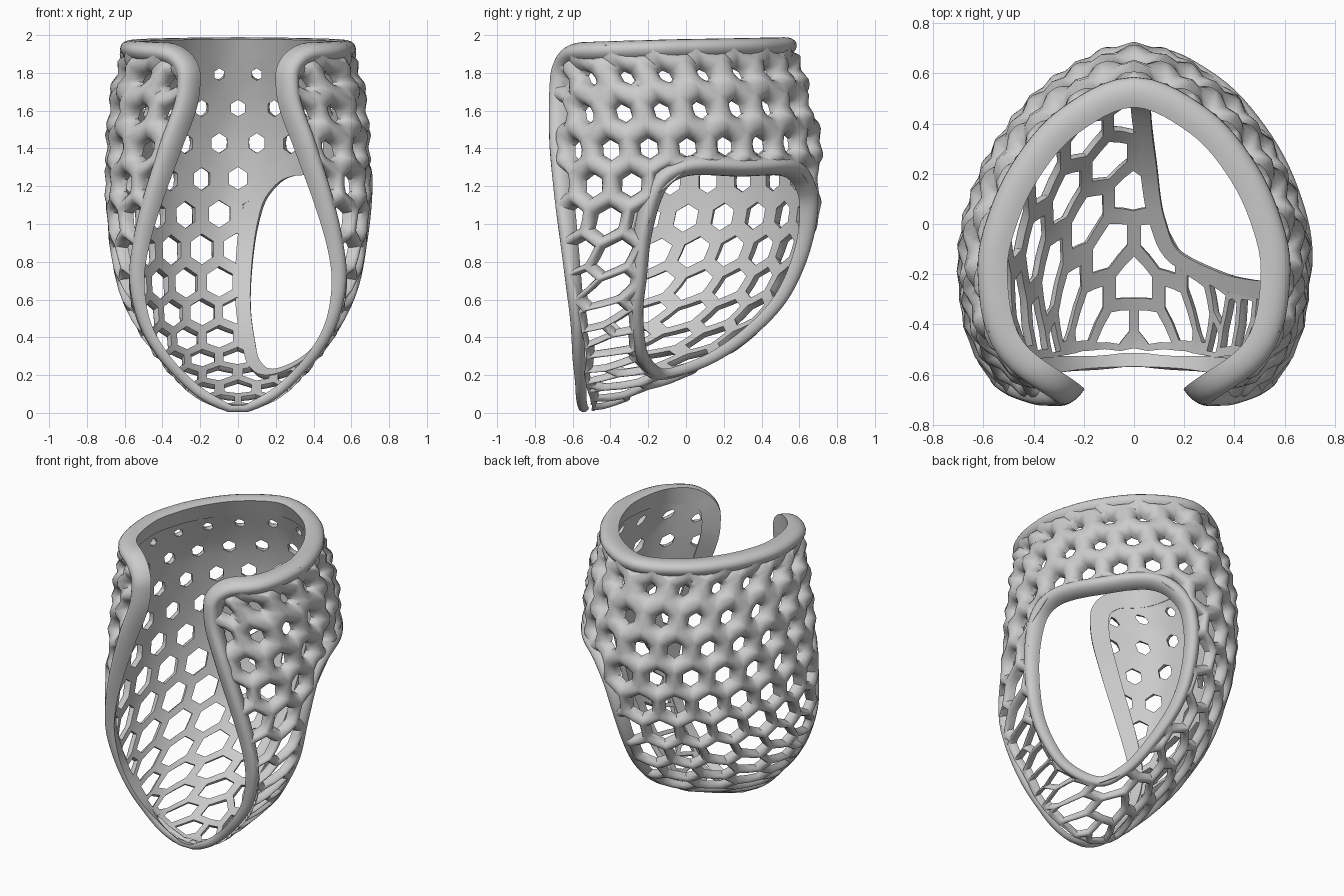
import bpy, bmesh, math
from mathutils import Vector

if "Cube" in bpy.data.objects:
    bpy.data.objects.remove(bpy.data.objects["Cube"])

# Shell stations, bottom to top: back y, back z, half width, y of widest point, front edge x, y, z
STATIONS = [Vector(k) for k in (
    (-.56, .03, .03, -.565, .03, -.57, .032),
    (-.40, .065, .21, -.54, .20, -.58, .135),
    (-.10, .19, .35, -.45, .35, -.60, .28),
    (.20, .34, .47, -.35, .46, -.61, .46),
    (.45, .57, .57, -.28, .50, -.63, .67),
    (.58, .82, .61, -.20, .48, -.65, .86),
    (.64, 1.10, .63, -.15, .41, -.67, 1.10),
    (.64, 1.40, .62, -.13, .30, -.68, 1.40),
    (.59, 1.65, .60, -.14, .21, -.67, 1.66),
    (.47, 1.98, .51, -.20, .20, -.65, 1.96))]
NV, NA = 90, 60


def catmull(p, t):
    i = min(int(t), len(p) - 2)
    f = t - i
    b, c = p[i], p[i + 1]
    a = p[i - 1] if i > 0 else b * 2 - c
    d = p[i + 2] if i + 2 < len(p) else c * 2 - b
    return b + ((c - a) + ((a * 2 - b * 5 + c * 4 - d) + (b * 3 - a - c * 3 + d) * f) * f) * (f * .5)


def table(z, rows):
    for (z0, a), (z1, b) in zip(rows, rows[1:]):
        if z < z1:
            return a + (b - a) * max(0, (z - z0) / (z1 - z0))
    return rows[-1][1]


# One half slice of the shell, resampled evenly by arc length
def slice_row(k):
    yb, zb, w, yw, xf, yf, zf = k
    D = yb - yw
    half = [(.45, .16), (.74, .41), (.92, .69), (1, 1)]
    ctl = [(-.45 * w, yb - .16 * D), (0, yb)] + [(a * w, yb - b * D) for a, b in half]
    ctl += [(xf + (w - xf) * .8, yw + (yf - yw) * .6), (xf, yf)]
    ctl = [Vector((x, y, zb + (zf - zb) * min(1.05, (yb - y) / max(1e-6, yb - yf)))) for x, y in ctl]
    pts = [catmull(ctl, 1 + 6 * i / 90) for i in range(91)]
    cum = [0]
    for a, b in zip(pts, pts[1:]):
        cum.append(cum[-1] + (b - a).length)
    out, j = [], 0
    for i in range(NA + 1):
        s = cum[-1] * i / NA
        while j < len(pts) - 2 and cum[j + 1] < s:
            j += 1
        out.append(pts[j].lerp(pts[j + 1], (s - cum[j]) / max(1e-9, cum[j + 1] - cum[j])))
    return out, cum[-1]


GRID, LEN, VS, NORM = [], [], [0], []
for i in range(NV + 1):
    g, l = slice_row(catmull(STATIONS, 9 * i / NV))
    GRID.append(g)
    LEN.append(l)
    if i:
        VS.append(VS[-1] + (g[0] - GRID[-2][0]).length)
VTOP = VS[-1]
for i in range(NV + 1):
    row = []
    for j in range(NA + 1):
        dv = GRID[min(NV, i + 1)][j] - GRID[max(0, i - 1)][j]
        n = dv.cross(GRID[i][min(NA, j + 1)] - GRID[i][max(0, j - 1)])
        if j == 0:
            n.x = 0
        row.append(n.normalized())
    NORM.append(row)


def row_of(v):
    v = min(max(v, 0), VTOP)
    i = next((i for i in range(NV) if VS[i + 1] >= v), NV - 1)
    return i, (v - VS[i]) / (VS[i + 1] - VS[i])


def length_at(v):
    i, f = row_of(v)
    return LEN[i] + (LEN[i + 1] - LEN[i]) * f


def surf(p):
    i, f = row_of(p.y)
    a = min(1, abs(p.x) / length_at(p.y)) * NA
    j = min(int(a), NA - 1)
    out = []
    for M in (GRID, NORM):
        q = M[i][j].lerp(M[i][j + 1], a - j).lerp(M[i + 1][j].lerp(M[i + 1][j + 1], a - j), f)
        if p.x < 0:
            q.x = -q.x
        out.append(q)
    return out[0], out[1].normalized()


# Borders in flat (s, v) space: outer edge with rounded top corners, and side opening
RC = .22
side = [Vector((length_at(v), v)) for v in [.005 + (VTOP - RC - .005) * i / 60 for i in range(61)]]
for i in range(1, 13):
    a = i / 12 * math.pi / 2
    v = VTOP - RC * (1 - math.sin(a))
    side.append(Vector((length_at(v) - RC * (1 - math.cos(a)), v)))
top = [Vector((side[-1].x * (1 - 2 * i / 60), VTOP)) for i in range(1, 60)]
OUTER = side + top + [Vector((-p.x, p.y)) for p in reversed(side)]

GUIDE = [(.10, .62, 1.0), (.08, .55, .8), (.07, .42, .58), (.08, .22, .38), (.13, .02, .25), (.21, -.13, .23),
         (.36, -.22, .36), (.5, -.23, .6), (.6, -.19, .88), (.6, -.13, 1.14), (.6, 0, 1.24), (.5, .3, 1.26),
         (.28, .52, 1.25), (.15, .6, 1.17)]


def nearest(q):
    q = Vector(q)
    i, j = min(((i, j) for i in range(NV + 1) for j in range(NA + 1)), key=lambda c: (GRID[c[0]][c[1]] - q).length_squared)
    return Vector((LEN[i] * j / NA, VS[i]))


gp = [nearest(q) for q in GUIDE]
m = len(gp)
gp = gp[-2:] + gp + gp[:3]
HOLE = [catmull(gp, 2 + m * i / 110) for i in range(110)]


def signed(p, loop):
    best, inside = 9, False
    for a, b in zip(loop, loop[1:] + loop[:1]):
        e = b - a
        t = min(1, max(0, (p - a).dot(e) / max(1e-9, e.length_squared)))
        best = min(best, (a + e * t - p).length)
        if (a.y > p.y) != (b.y > p.y) and p.x < a.x + (p.y - a.y) / (b.y - a.y) * e.x:
            inside = not inside
    return best if inside else -best


def depth(p):
    return min(signed(p, OUTER), -signed(p, HOLE)) - .045


# Warp so honeycomb rows keep an even spacing all the way around the shell
CS, STEP = .04, VTOP / 100
DOWN = []
for c in range(46):
    col, prev = [0], surf(Vector((c * CS, VTOP)))[0]
    for k in range(1, 101):
        s, v = c * CS, VTOP - k * STEP
        P = surf(Vector((s, v)))[0]
        s = min(s, length_at(v))
        T = (surf(Vector((s, v)))[0] - surf(Vector((s - .02, v)))[0]).normalized()
        d = P - prev
        col.append(col[-1] + max(.5 * STEP, (d - T * d.dot(T)).length))
        prev = P
    DOWN.append(col)


def warp(s, d):
    if d <= 0:
        return Vector((s, VTOP - d))
    i = min(int(abs(s) / CS), 44)
    f = min(1, abs(s) / CS - i)
    col = [a + (b - a) * f for a, b in zip(DOWN[i], DOWN[i + 1])]
    k = next((k for k in range(100) if col[k + 1] >= d), 99)
    return Vector((s, VTOP - (k + (d - col[k]) / (col[k + 1] - col[k])) * STEP))


def finish(bm, name):
    bmesh.ops.remove_doubles(bm, verts=bm.verts, dist=2e-4)
    bmesh.ops.recalc_face_normals(bm, faces=bm.faces)
    me = bpy.data.meshes.new(name)
    bm.to_mesh(me)
    bm.free()
    ob = bpy.data.objects.new(name, me)
    bpy.context.collection.objects.link(ob)
    bpy.context.view_layer.objects.active = ob
    ob.select_set(True)
    bpy.ops.object.shade_smooth_by_angle(angle=math.radians(50))
    ob.select_set(False)


# Honeycomb: clipped hexagons, flat inside, domed struts outside
HOLE_SIZE = [(0, .72), (.6, .74), (.85, .68), (1.05, .58), (1.25, .47), (1.45, .42), (1.6, .37), (1.8, .27)]
HEIGHT = [(0, .03), (.3, .045), (.8, .06), (1.2, .08), (1.8, .095)]
DIP = [(.9, 1), (1.3, .85), (1.8, .75)]
DX, DY = .205, .188
bm = bmesh.new()
for r in range(-1, 15):
    for c in range(-9, 10):
        cx, cd = (c + (.5 if r % 2 == 0 else 0)) * DX, .2 + r * DY
        hexa = [warp(cx + x * DX, cd - y * DY) for x, y in
                ((0, 2 / 3), (-.5, 1 / 3), (-.5, -1 / 3), (0, -2 / 3), (.5, -1 / 3), (.5, 1 / 3))]
        ds = [depth(p) for p in hexa]
        if max(ds) <= 0:
            continue
        poly = []
        for i in range(6):
            a, b, da, db = hexa[i], hexa[(i + 1) % 6], ds[i], ds[(i + 1) % 6]
            if da > 0:
                poly.append(a)
            if (da > 0) != (db > 0):
                poly.append(a.lerp(b, da / (da - db)))
        n = len(poly)
        area = abs(sum(poly[i - 1].cross(poly[i]) for i in range(n))) / 2
        ring = []
        for i in range(n):
            ring += [(poly[i], 0), (poly[i].lerp(poly[(i + 1) % n], .5), 1)]
        cen = sum(poly, Vector((0, 0))) / n
        k = .02 if area < .009 else table(surf(cen)[0].z, HOLE_SIZE)
        loops = []
        for q in (0, .3, .55, .75, .9, 1, -1):
            vs = []
            for p, mid in ring:
                P, N = surf(p.lerp(cen, max(q, 0) * (1 - k)))
                z = surf(p)[0].z
                h = table(z, HEIGHT) * (1 + (table(z, DIP) - 1) * mid)
                vs.append(bm.verts.new(P + N * (0 if q < 0 else h * math.sqrt(1 - q * q))))
            loops.append(vs)
        for A, B in zip(loops, loops[1:]):
            for i in range(len(ring)):
                j = (i + 1) % len(ring)
                bm.faces.new((A[i], A[j], B[j], B[i]))
finish(bm, "honeycomb_shell")


# Rims: half-round bead with a flat inner face swept along a border
def rim(loop, sign, name):
    bm = bmesh.new()
    rings, n = [], len(loop)
    for i, p in enumerate(loop):
        P, N = surf(p)
        T = (surf(loop[(i + 1) % n])[0] - surf(loop[i - 1])[0]).normalized()
        B = (T.cross(N) * sign).normalized()
        w = table(P.z, [(0, .028), (.4, .036), (1, .05), (1.8, .06)])
        H = table(P.z, [(0, .03), (.3, .05), (.9, .07), (1.4, .1), (1.8, .105)])
        P = P - N * .005
        rings.append([bm.verts.new(P + B * (w * (1 - math.cos(a))) + N * (H * math.sin(a)))
                      for a in [math.pi * k / 12 for k in range(13)]])
    for A, C in zip(rings, rings[1:] + rings[:1]):
        for k in range(13):
            bm.faces.new((A[k], A[(k + 1) % 13], C[(k + 1) % 13], C[k]))
    finish(bm, name)


rim(OUTER, 1, "outer_rim")
rim(HOLE, -1, "side_opening_rim")
